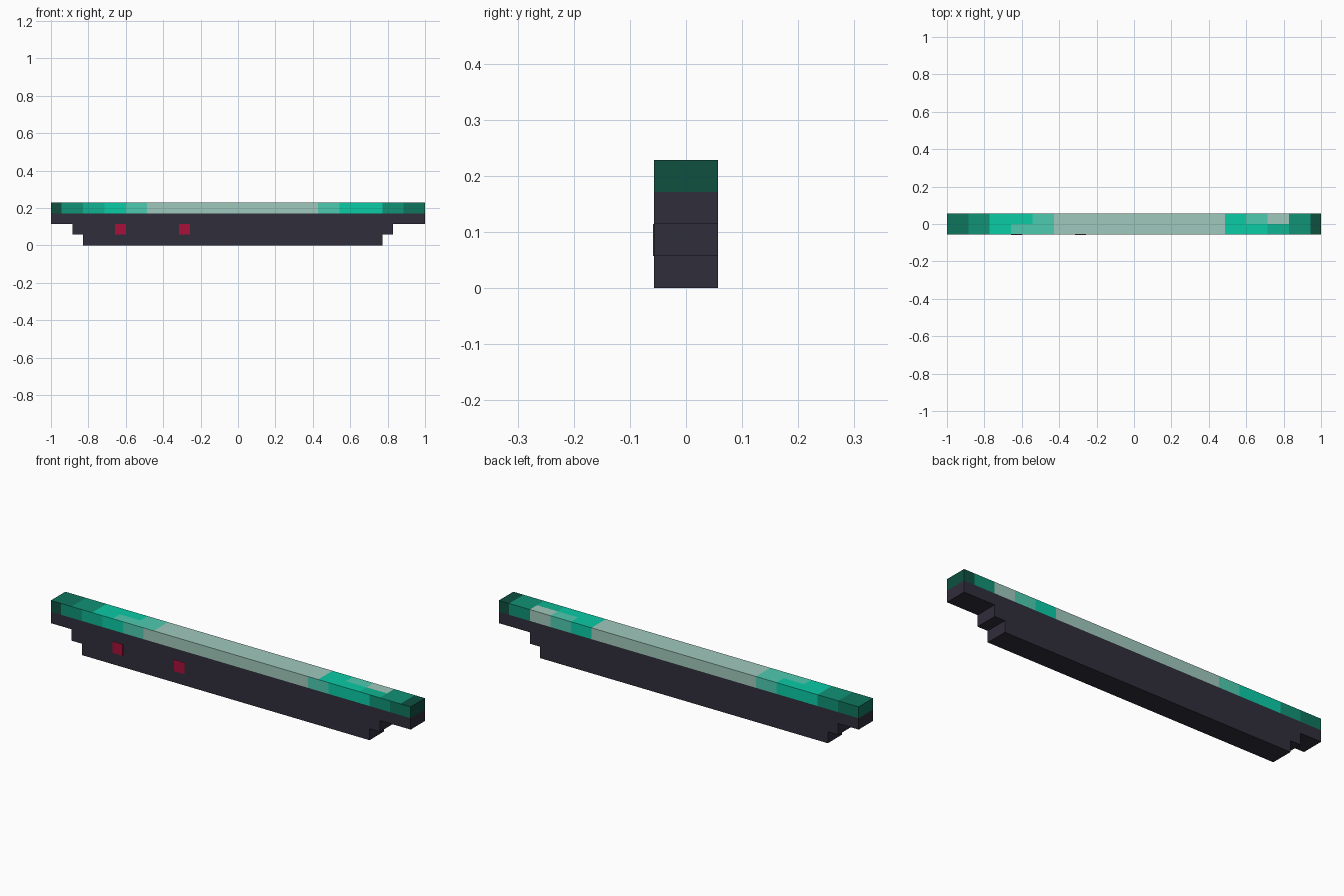
import bpy, bmesh

if "Cube" in bpy.data.objects:
    bpy.data.objects.remove(bpy.data.objects["Cube"])

U = 2 / 35          # one block unit
HALF = U            # half depth


def material(name, hex_code):
    def lin(c):
        c /= 255
        return c / 12.92 if c <= 0.04045 else ((c + 0.055) / 1.055) ** 2.4
    rgb = [lin(int(hex_code[i:i + 2], 16)) for i in (0, 2, 4)]
    m = bpy.data.materials.new(name)
    m.diffuse_color = (*rgb, 1)
    m.use_nodes = True
    m.node_tree.nodes["Principled BSDF"].inputs["Base Color"].default_value = m.diffuse_color
    return m


GREENS = [material(n, h) for n, h in (
    ("deepest green", "0E5040"), ("dark green", "0F755C"),
    ("mid green", "109276"), ("teal", "0FB491"),
    ("bright teal", "0ACBA6"), ("light teal", "4FCBB0"),
    ("pale teal", "A0C8BC"))]
SLATE = material("slate", "302D3B")
RED = material("red", "A81038")


def finish(name, bm, mats):
    bmesh.ops.recalc_face_normals(bm, faces=bm.faces)
    me = bpy.data.meshes.new(name)
    bm.to_mesh(me)
    bm.free()
    for m in mats:
        me.materials.append(m)
    ob = bpy.data.objects.new(name, me)
    bpy.context.collection.objects.link(ob)
    return ob


# Stepped lower body: side profile extruded through the depth
profile = [(3, 0), (31, 0), (31, 1), (32, 1), (32, 2), (35, 2),
           (35, 3), (0, 3), (0, 2), (2, 2), (2, 1), (3, 1)]
bm = bmesh.new()
face = bm.faces.new([bm.verts.new((x * U - 1, -HALF, z * U)) for x, z in profile])
ext = bmesh.ops.extrude_face_region(bm, geom=[face])
bmesh.ops.translate(bm, vec=(0, 2 * HALF, 0),
                    verts=[v for v in ext["geom"] if isinstance(v, bmesh.types.BMVert)])
finish("stepped_body", bm, [SLATE])

# Banded cap: colour bands as (end position in units, green index)
BANDS = {
    "front": [(1, 0), (3, 2), (5, 3), (7, 4), (9, 5), (25, 6), (27, 5),
              (31, 4), (33, 2), (35, 1)],
    "back": [(2, 1), (4, 2), (8, 4), (10, 5), (26, 6), (28, 4), (30, 5),
             (32, 6), (34, 2), (35, 0)],
    "top_front": [(2, 1), (4, 2), (6, 4), (10, 5), (26, 6), (30, 4),
                  (32, 3), (34, 2), (35, 0)],
}
BANDS["top_back"] = BANDS["back"]

bm = bmesh.new()
z0, z1 = 3 * U, 4 * U
rows = {"front": ((-HALF, z0), (-HALF, z1)), "top_front": ((-HALF, z1), (0, z1)),
        "top_back": ((0, z1), (HALF, z1)), "back": ((HALF, z1), (HALF, z0))}
for row, (a, b) in rows.items():
    start = 0
    for end, colour in BANDS[row]:
        xa, xb = start * U - 1, end * U - 1
        f = bm.faces.new([bm.verts.new(p) for p in
                          ((xa, *a), (xb, *a), (xb, *b), (xa, *b))])
        f.material_index = colour
        start = end
# end faces and underside
for x, colour in ((-1, 1), (1, 0)):
    f = bm.faces.new([bm.verts.new((x, y, z)) for y, z in
                      ((-HALF, z0), (HALF, z0), (HALF, z1), (-HALF, z1))])
    f.material_index = colour
cap = finish("banded_cap", bm, GREENS)
# every face points away from the cap centre
bm = bmesh.new()
bm.from_mesh(cap.data)
for f in bm.faces:
    c = f.calc_center_median()
    n = f.normal
    if abs(n.x) > 0.5:
        out = n.x * c.x
    elif abs(n.y) > 0.5:
        out = n.y * c.y
    else:
        out = n.z
    if out < 0:
        f.normal_flip()
bm.to_mesh(cap.data)
bm.free()

# Two red square marks on the front
for i, x in enumerate((6.5, 12.5), 1):
    bpy.ops.mesh.primitive_cube_add(size=1, location=(x * U - 1, -HALF, 1.5 * U))
    mark = bpy.context.object
    mark.name = f"red_mark_{i}"
    mark.scale = (U, 0.003, U)
    mark.data.materials.append(RED)
